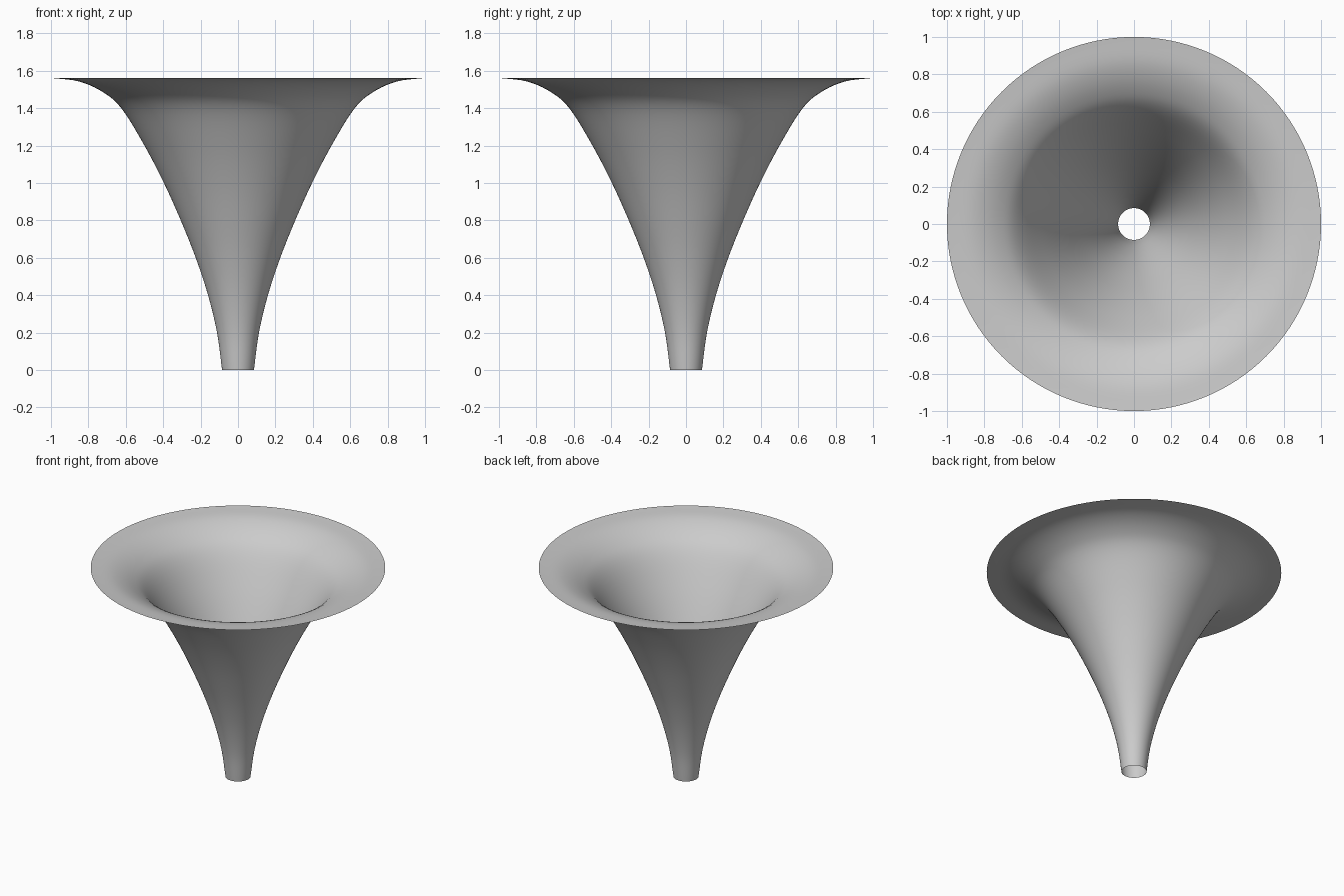
import bpy, bmesh, math
from mathutils import Vector

cube = bpy.data.objects.get("Cube")
if cube:
    bpy.data.objects.remove(cube, do_unlink=True)

# Wall profile from throat to rim: (radius, height)
PROFILE = [(0.085, 0), (0.112, 0.2), (0.16, 0.4), (0.226, 0.6), (0.306, 0.8),
           (0.396, 1.0), (0.5, 1.2), (0.62, 1.395), (0.72, 1.485),
           (0.85, 1.543), (1.0, 1.562)]
SEGMENTS = 128
STEPS = 5


def smooth_path(points, steps):
    """Catmull-Rom curve through the points."""
    p = [Vector(q) for q in points]
    p = [2 * p[0] - p[1]] + p + [2 * p[-1] - p[-2]]
    path = []
    for a, b, c, d in zip(p, p[1:], p[2:], p[3:]):
        for i in range(steps):
            t = i / steps
            path.append(b + (c - a) * t / 2
                        + (a - 2.5 * b + 2 * c - d / 2) * t ** 2
                        + (1.5 * (b - c) + (d - a) / 2) * t ** 3)
    return path + [p[-2]]


# Flared horn: one open wall, spun around the vertical axis
bm = bmesh.new()
verts = [bm.verts.new((r, 0, z)) for r, z in smooth_path(PROFILE, STEPS)]
edges = [bm.edges.new(pair) for pair in zip(verts, verts[1:])]
bmesh.ops.spin(bm, geom=verts + edges, cent=(0, 0, 0), axis=(0, 0, 1),
               angle=math.tau, steps=SEGMENTS)
bmesh.ops.remove_doubles(bm, verts=bm.verts[:], dist=0.0005)
bmesh.ops.recalc_face_normals(bm, faces=bm.faces[:])
for face in bm.faces:
    face.smooth = True
mesh = bpy.data.meshes.new("horn")
bm.to_mesh(mesh)
bm.free()
horn = bpy.data.objects.new("horn", mesh)
bpy.context.collection.objects.link(horn)

# Plain grey finish
grey = bpy.data.materials.new("plain grey")
grey.use_nodes = True
colour = (0.6, 0.6, 0.6, 1)
grey.diffuse_color = colour
grey.node_tree.nodes["Principled BSDF"].inputs["Base Color"].default_value = colour
mesh.materials.append(grey)
